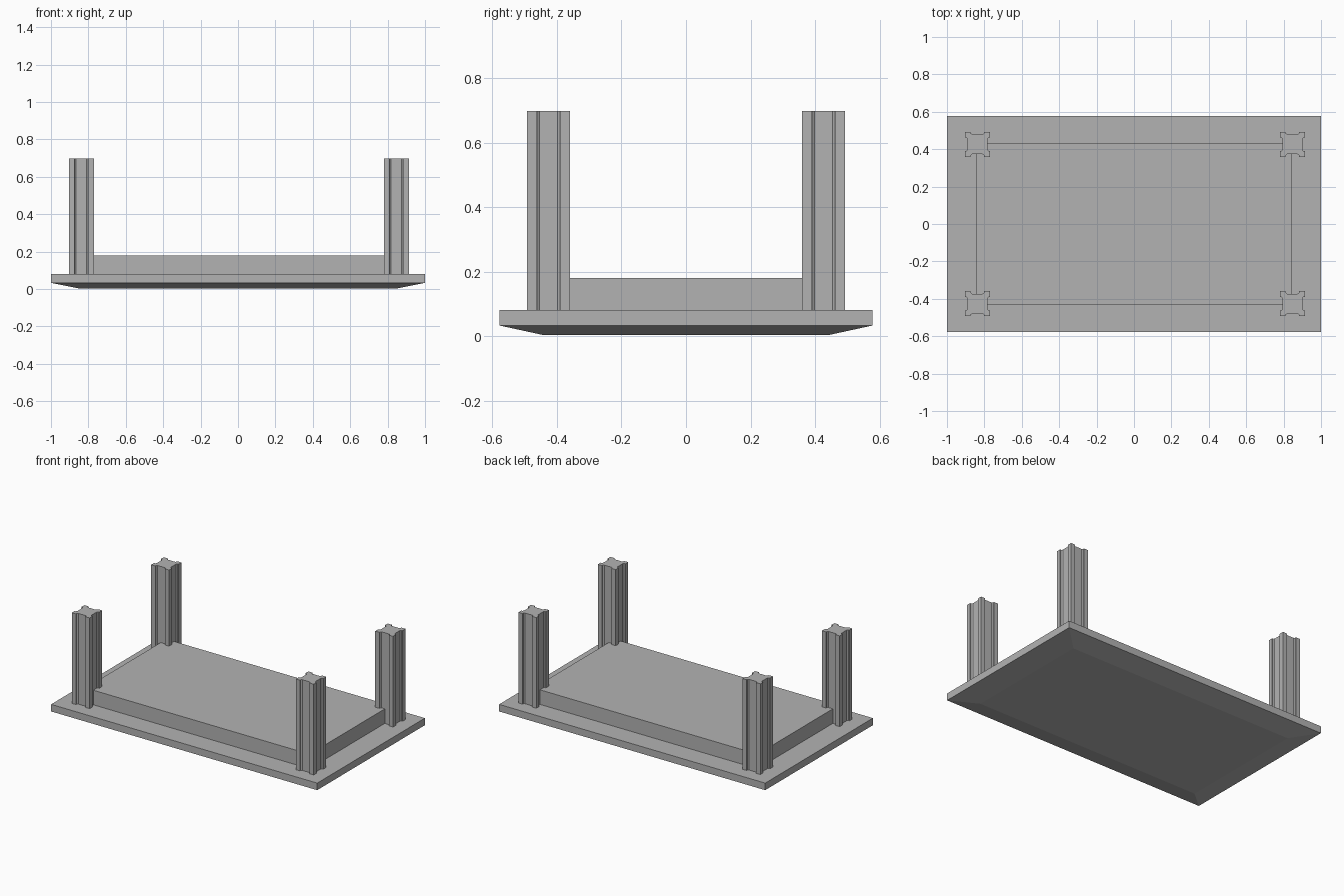
import bpy, bmesh

if "Cube" in bpy.data.objects:
    bpy.data.objects.remove(bpy.data.objects["Cube"])

grey = bpy.data.materials.new("plain grey")
grey.diffuse_color = (0.45, 0.45, 0.45, 1)
grey.use_nodes = True
grey.node_tree.nodes["Principled BSDF"].inputs["Base Color"].default_value = grey.diffuse_color


def loft(name, rings, location=(0, 0, 0)):
    """Solid through rings of equal point count, capped at both ends."""
    bm = bmesh.new()
    loops = [[bm.verts.new(p) for p in ring] for ring in rings]
    n = len(loops[0])
    for a, b in zip(loops, loops[1:]):
        for i in range(n):
            j = (i + 1) % n
            bm.faces.new((a[i], a[j], b[j], b[i]))
    bm.faces.new(loops[0][::-1])
    bm.faces.new(loops[-1])
    bmesh.ops.recalc_face_normals(bm, faces=bm.faces)
    mesh = bpy.data.meshes.new(name)
    bm.to_mesh(mesh)
    bm.free()
    mesh.materials.append(grey)
    obj = bpy.data.objects.new(name, mesh)
    obj.location = location
    bpy.context.collection.objects.link(obj)
    return obj


def rect(hx, hy, z):
    return [(-hx, -hy, z), (hx, -hy, z), (hx, hy, z), (-hx, hy, z)]


# Upside-down tabletop with a chamfered underside
loft("tabletop", [rect(0.85, 0.44, 0.003), rect(1, 0.578, 0.033), rect(1, 0.578, 0.081)])

# Raised frame block between the legs
loft("apron_block", [rect(0.842, 0.434, 0.075), rect(0.842, 0.434, 0.18)])

# Leg profile: one grooved side, turned four times
side = [(-0.067, -0.067), (-0.036, -0.067), (-0.036, -0.059), (-0.028, -0.053),
        (0.028, -0.053), (0.036, -0.059), (0.036, -0.067)]
profile = []
for turn in range(4):
    profile += side
    side = [(-y, x) for x, y in side]

# Four legs
for x, x_name in ((-0.837, "left"), (0.847, "right")):
    for y, y_name in ((-0.426, "front"), (0.426, "back")):
        rings = [[(px, py, z) for px, py in profile] for z in (0.075, 0.697)]
        loft(f"{y_name}_{x_name}_leg", rings, (x, y, 0))
